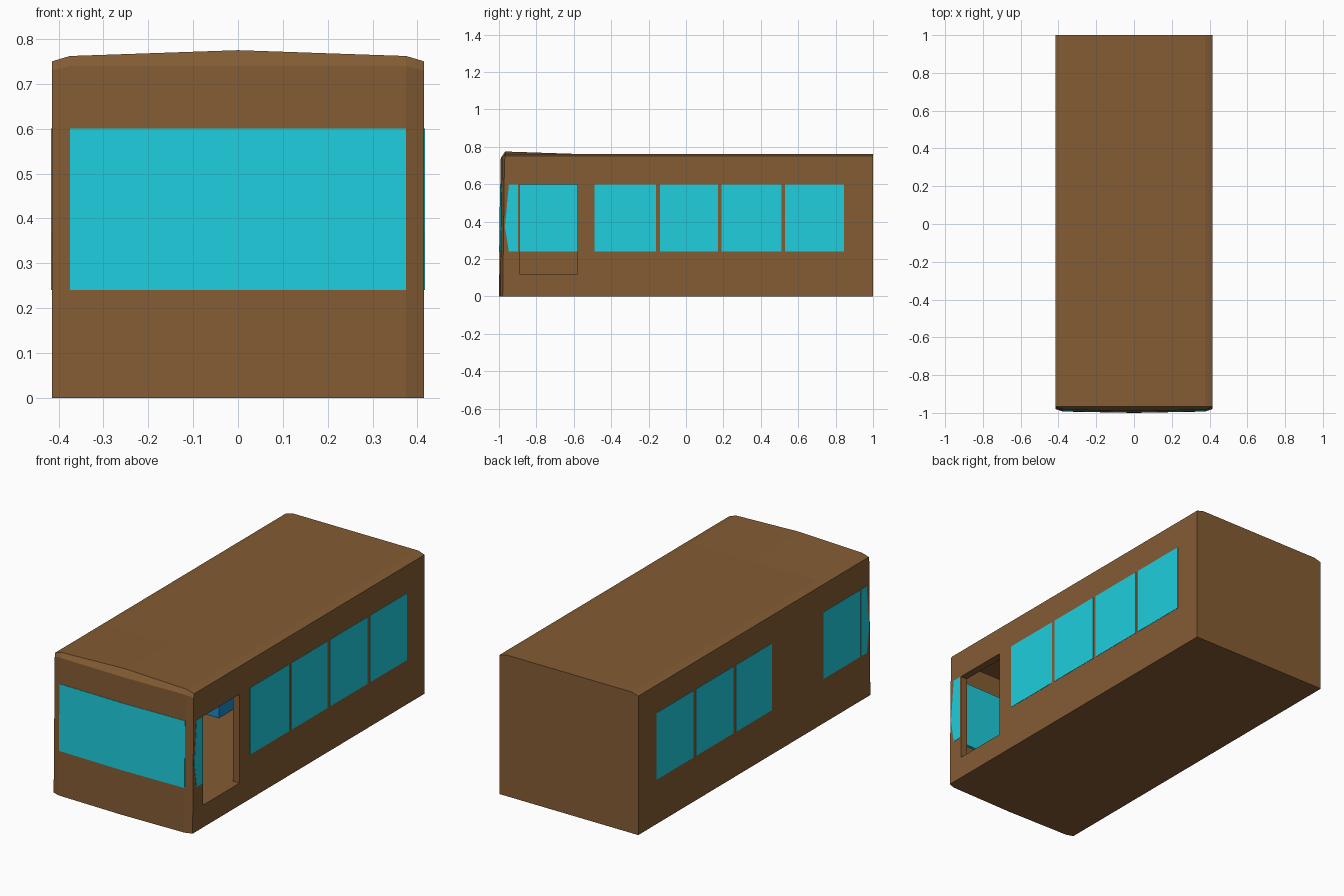
import bpy, bmesh

if "Cube" in bpy.data.objects:
    bpy.data.objects.remove(bpy.data.objects["Cube"])


def material(name, rgb):
    m = bpy.data.materials.new(name)
    m.diffuse_color = (*rgb, 1)
    m.use_nodes = True
    m.node_tree.nodes["Principled BSDF"].inputs["Base Color"].default_value = m.diffuse_color
    return m


BROWN = material("brown_paint", (0.23, 0.107, 0.034))
CYAN = material("cyan_glass", (0.013, 0.62, 0.73))
BLUE = material("blue_fabric", (0.01, 0.25, 0.6))


def finish(name, bm, mat):
    bmesh.ops.recalc_face_normals(bm, faces=bm.faces)
    me = bpy.data.meshes.new(name)
    bm.to_mesh(me)
    bm.free()
    ob = bpy.data.objects.new(name, me)
    bpy.context.collection.objects.link(ob)
    if mat:
        me.materials.append(mat)
    return ob


def add_box(bm, lo, hi):
    made = bmesh.ops.create_cube(bm, size=1)["verts"]
    for v in made:
        v.co = [(a + b) / 2 + c * (b - a) for a, b, c in zip(lo, hi, v.co)]


def box(name, lo, hi, mat=None):
    bm = bmesh.new()
    add_box(bm, lo, hi)
    return finish(name, bm, mat)


def prism(name, pts, x0, x1, mat):
    # side profile in (y, z), extruded along x
    bm = bmesh.new()
    a = [bm.verts.new((x0, y, z)) for y, z in pts]
    b = [bm.verts.new((x1, y, z)) for y, z in pts]
    bm.faces.new(a)
    bm.faces.new(b)
    for i in range(len(pts)):
        j = (i + 1) % len(pts)
        bm.faces.new((a[i], a[j], b[j], b[i]))
    return finish(name, bm, mat)


COLS = [-0.415, -0.375, 0, 0.375, 0.415]
BOW = [-0.98, -0.993, -1.0, -0.993, -0.98]


def front_y(i, z):
    return BOW[i] + 0.013 * z


# body: rings lofted from the bowed front to the rear
REAR_Z = [0.75, 0.762, 0.762, 0.762, 0.75]
PEAK_Z = [0.75, 0.762, 0.775, 0.762, 0.75]
BROW_Z = [0.73, 0.74, 0.74, 0.74, 0.73]
bm = bmesh.new()
rings = []
for y, tops in ((None, BROW_Z), (-0.967, PEAK_Z), (-0.58, REAR_Z), (1, REAR_Z)):
    top = [bm.verts.new((x, front_y(i, tops[i]) if y is None else y, tops[i]))
           for i, x in enumerate(COLS)]
    bot = [bm.verts.new((x, front_y(i, 0) if y is None else y, 0))
           for i, x in enumerate(COLS)]
    rings.append(top + bot[::-1])
for r, s in zip(rings, rings[1:]):
    for i in range(10):
        j = (i + 1) % 10
        bm.faces.new((r[i], r[j], s[j], s[i]))
for i in range(4):
    r = rings[0]
    bm.faces.new((r[i], r[i + 1], r[8 - i], r[9 - i]))
bm.faces.new(rings[-1])
body = finish("bus_body", bm, BROWN)

# hollow cabin and right-hand doorway
cabin = box("cabin_cutter", (-0.375, -0.945, 0.12), (0.375, 0.96, 0.72))
door = box("doorway_cutter", (0.3, -0.89, 0.12), (0.5, -0.58, 0.6))
for cutter in (cabin, door):
    mod = body.modifiers.new(cutter.name, "BOOLEAN")
    mod.operation = "DIFFERENCE"
    mod.solver = "EXACT"
    mod.object = cutter
bpy.context.view_layer.update()
cut = bpy.data.meshes.new_from_object(
    body.evaluated_get(bpy.context.evaluated_depsgraph_get()))
body.modifiers.clear()
body.data = cut
for cutter in (cabin, door):
    bpy.data.objects.remove(cutter)

# windscreen following the bow of the front
bm = bmesh.new()
rows = [[bm.verts.new((COLS[i], front_y(i, z) + d, z)) for i in (1, 2, 3)]
        for z, d in ((0.24, -0.002), (0.6, -0.002), (0.6, 0.06), (0.24, 0.06))]
for k in range(4):
    a, b = rows[k], rows[(k + 1) % 4]
    for i in range(2):
        bm.faces.new((a[i], a[i + 1], b[i + 1], b[i]))
for i in (0, 2):
    bm.faces.new([r[i] for r in rows])
finish("windscreen", bm, CYAN)

# side windows run through the wall
SHARED = [(-0.14, 0.17), (0.19, 0.51), (0.53, 0.845)]
QUARTER = [(-0.947, 0.6), (-0.898, 0.6), (-0.898, 0.24), (-0.947, 0.24), (-0.968, 0.37)]
for side, sx, extra in (("right", 1, (-0.49, -0.16)), ("left", -1, (-0.89, -0.58))):
    for n, (y0, y1) in enumerate([extra] + SHARED):
        xs = sorted((sx * 0.373, sx * 0.4165))
        box(f"{side}_window_{n}", (xs[0], y0, 0.24), (xs[1], y1, 0.6), CYAN)
    prism(f"{side}_quarter_window", QUARTER, sx * 0.373, sx * 0.4165, CYAN)

# seat rows glimpsed through the doorway
for n, y in enumerate((-0.02, 0.3, 0.62)):
    for side, x0, x1 in (("left", -0.37, -0.1), ("right", 0.1, 0.37)):
        bm = bmesh.new()
        add_box(bm, (x0, y, 0.12), (x1, y + 0.2, 0.24))
        add_box(bm, (x0, y + 0.16, 0.24), (x1, y + 0.2, 0.42))
        finish(f"{side}_seat_{n}", bm, BLUE)
